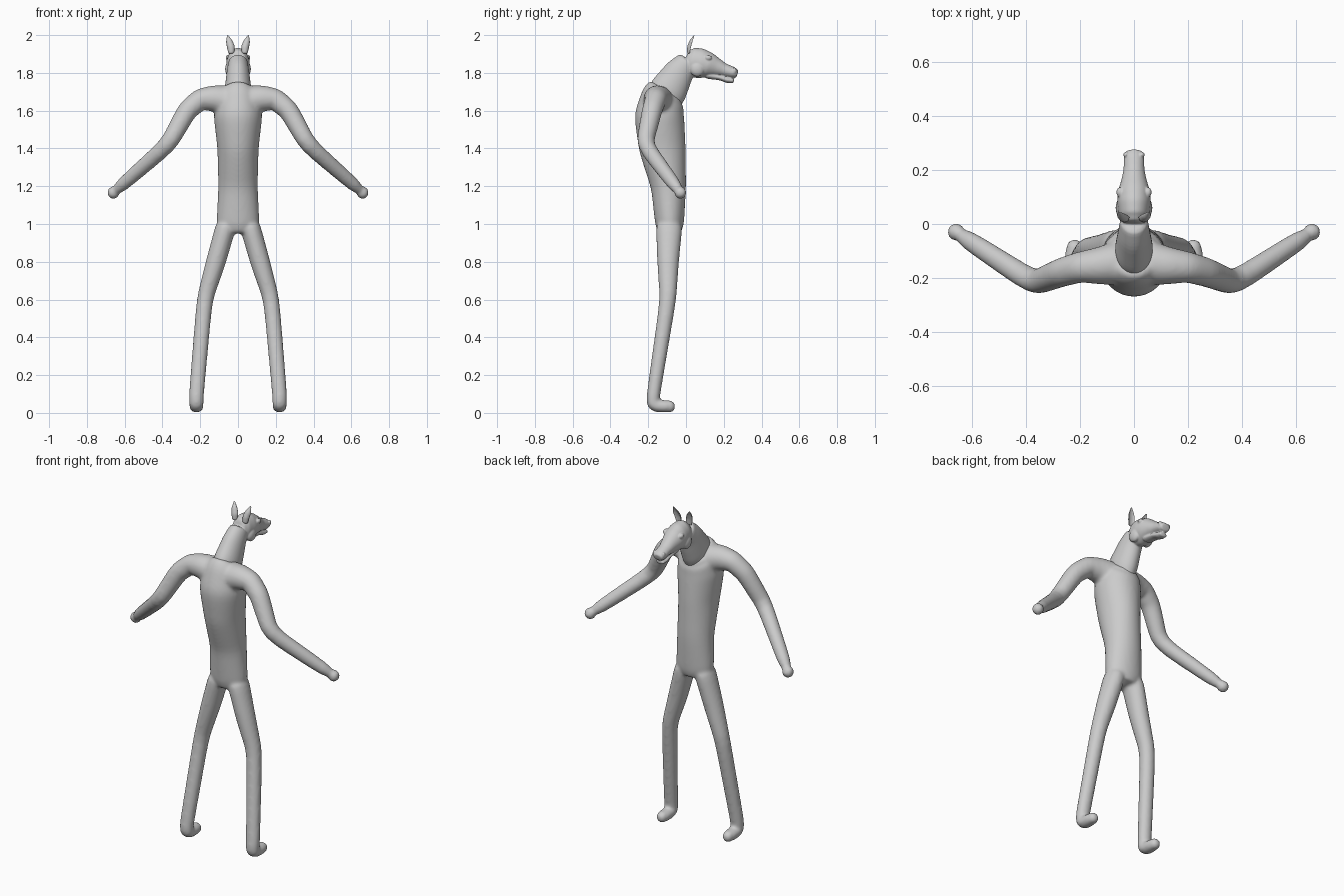
import bpy, bmesh
from math import sin, cos, tau
from mathutils import Vector

if "Cube" in bpy.data.objects:
    bpy.data.objects.remove(bpy.data.objects["Cube"])

# Single grey finish
grey = bpy.data.materials.new("plain grey")
grey.use_nodes = True
colour = (.6, .6, .6, 1)
grey.diffuse_color = colour
grey.node_tree.nodes["Principled BSDF"].inputs["Base Color"].default_value = colour

SEGMENTS = 24
ACROSS = Vector((1, 0, 0))
FORWARD = Vector((0, 1, 0))


def sweep(bm, keys, side=1, reference=ACROSS, dent=1):
    """Sweep an ellipse along keys of x, y, z, half width and half depth.

    The last number of a key is its half depth, so a round key needs only one
    radius. A negative dent folds the front half of the section inwards.
    """
    keys = [Vector(key) for key in keys]
    rows = [start.lerp(end, step / 3)
            for start, end in zip(keys, keys[1:]) for step in range(3)]
    rows.append(keys[-1])
    centres = [Vector((row[0] * side, row[1], row[2])) for row in rows]
    ways = [(end - start).normalized() for start, end in zip(centres, centres[1:])]
    loops = []
    for index, (centre, row) in enumerate(zip(centres, rows)):
        before = ways[max(index - 1, 0)]
        after = ways[min(index, len(ways) - 1)]
        way = (before + after).normalized()
        wide = (reference - way * reference.dot(way)).normalized()
        deep = way.cross(wide)
        loop = []
        for segment in range(SEGMENTS):
            angle = tau * segment / SEGMENTS
            height = sin(angle) * (dent if sin(angle) > 0 else 1)
            offset = wide * cos(angle) * row[3] + deep * height * row[-1]
            loop.append(bm.verts.new(centre + offset))
        loops.append(loop)
    for lower, upper in zip(loops, loops[1:]):
        for segment in range(SEGMENTS):
            following = (segment + 1) % SEGMENTS
            bm.faces.new((lower[segment], lower[following],
                          upper[following], upper[segment]))
    bm.faces.new(loops[0])
    bm.faces.new(loops[-1])


def ball(bm, centre, radius, stretch=(1, 1, 1)):
    made = bmesh.ops.create_uvsphere(bm, u_segments=16, v_segments=10, radius=radius)
    bmesh.ops.scale(bm, vec=stretch, verts=made["verts"])
    bmesh.ops.translate(bm, vec=centre, verts=made["verts"])


def finish(bm, name):
    """Turn the mesh into a smooth, rounded object."""
    bmesh.ops.recalc_face_normals(bm, faces=bm.faces)
    mesh = bpy.data.meshes.new(name)
    bm.to_mesh(mesh)
    bm.free()
    mesh.materials.append(grey)
    mesh.shade_smooth()
    part = bpy.data.objects.new(name, mesh)
    bpy.context.collection.objects.link(part)
    part.modifiers.new("round", "SUBSURF").levels = 1
    return part


def fuse(part, voxel, iterations):
    """Blend overlapping volumes into one skin."""
    remesh = part.modifiers.new("fuse", "REMESH")
    remesh.mode = "VOXEL"
    remesh.voxel_size = voxel
    remesh.use_smooth_shade = True
    relax = part.modifiers.new("relax", "SMOOTH")
    relax.factor = .5
    relax.iterations = iterations


# Torso, leaning forward to a slanted collar
body = bmesh.new()
sweep(body, [
    (0, -.085, .95, .08, .06),
    (0, -.087, 1, .115, .077),
    (0, -.092, 1.2, .105, .094),
    (0, -.125, 1.4, .11, .125),
    (0, -.142, 1.57, .13, .133),
    (0, -.125, 1.67, .115, .115),
    (0, -.1, 1.71, .075, .1)])

for side in (-1, 1):
    # Leg, turning forward into a blunt foot
    sweep(body, [
        (.055, -.088, 1.02, .055, .073),
        (.117, -.095, .8, .053, .058),
        (.177, -.095, .6, .043, .044),
        (.22, -.172, .1, .04, .036),
        (.22, -.175, .05, .038, .036),
        (.22, -.15, .036, .038, .034),
        (.22, -.09, .034, .036, .033)], side)
    ball(body, (.22 * side, -.088, .034), .033)
    # Arm, bent back at the elbow
    sweep(body, [
        (.05, -.145, 1.65, .085),
        (.13, -.155, 1.665, .07),
        (.2, -.16, 1.66, .058),
        (.27, -.18, 1.6, .054),
        (.37, -.22, 1.42, .046),
        (.66, -.03, 1.166, .034)], side, FORWARD)
    ball(body, (.66 * side, -.03, 1.166), .034)
fuse(finish(body, "body"), .009, 8)

# Neck
head = bmesh.new()
sweep(head, [
    (0, -.12, 1.66, .068, .1),
    (0, -.09, 1.715, .071, .1),
    (0, -.035, 1.805, .06, .08),
    (0, .02, 1.865, .05, .06)])
# Skull and muzzle
sweep(head, [
    (0, -.005, 1.865, .038, .055),
    (0, .03, 1.856, .057, .079),
    (0, .08, 1.85, .063, .08),
    (0, .12, 1.843, .061, .067),
    (0, .16, 1.83, .048, .05),
    (0, .2, 1.816, .039, .036),
    (0, .25, 1.801, .038, .03),
    (0, .273, 1.793, .028, .02)])
# Lower jaw and lip
sweep(head, [
    (0, .1, 1.79, .034, .02),
    (0, .18, 1.776, .03, .015),
    (0, .22, 1.762, .03, .016),
    (0, .255, 1.758, .024, .013)])
# Eyes, cheeks and nostrils
for side in (-1, 1):
    ball(head, (.053 * side, .118, 1.88), .016, (.8, 1.2, .9))
    ball(head, (.045 * side, .06, 1.82), .04, (.6, 1, 1))
    ball(head, (.029 * side, .257, 1.812), .014, (.8, .8, 1.2))
fuse(finish(head, "head_and_neck"), .004, 3)

# Cupped ears
for name, side in (("left_ear", 1), ("right_ear", -1)):
    ear = bmesh.new()
    sweep(ear, [
        (.035, .02, 1.9, .015),
        (.037, .027, 1.935, .021),
        (.046, .035, 1.965, .018),
        (.055, .045, 2, .003)], side, dent=-.4)
    finish(ear, name)
